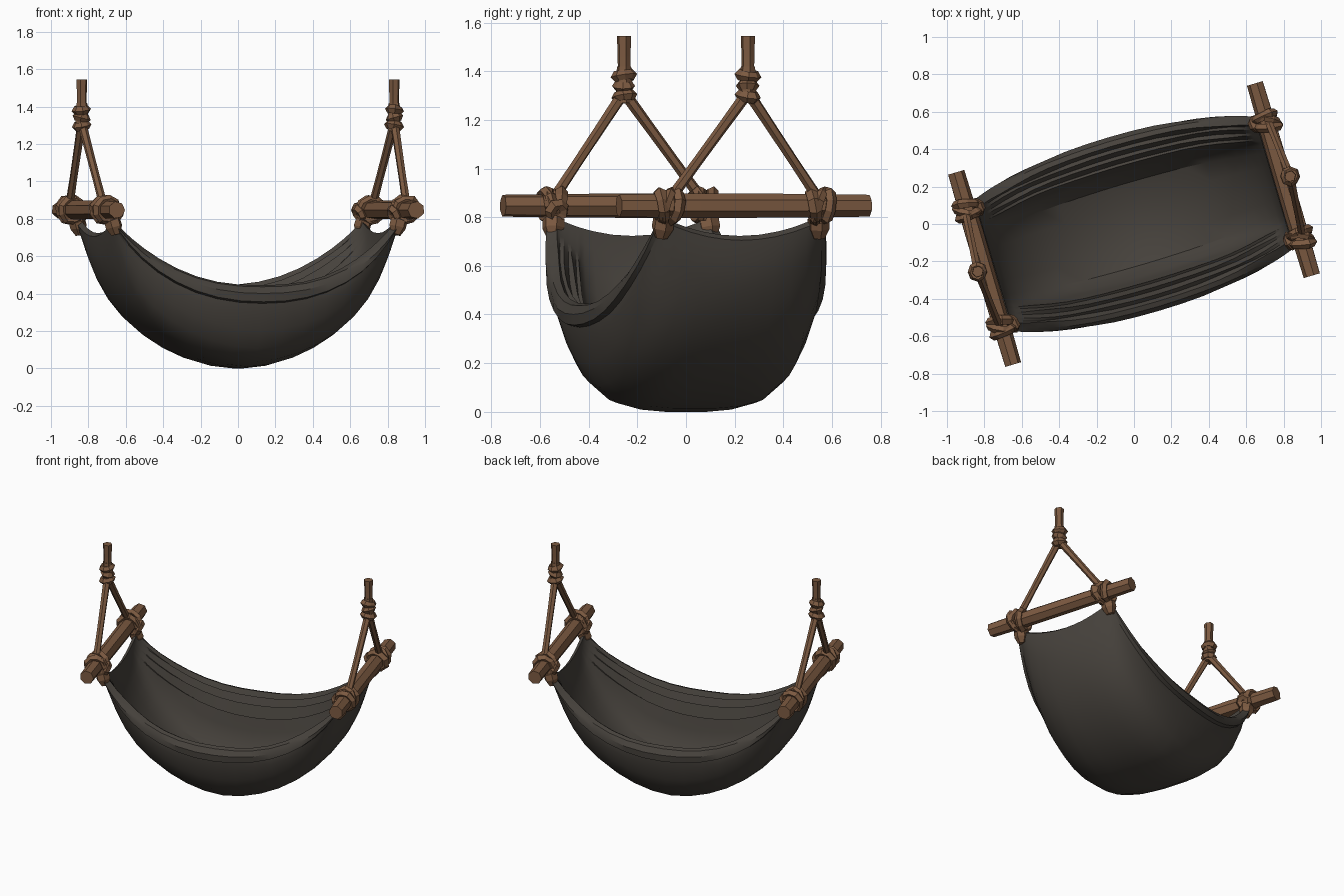
import bpy, bmesh, math, random
from mathutils import Vector, Matrix

if "Cube" in bpy.data.objects:
    bpy.data.objects.remove(bpy.data.objects["Cube"])

random.seed(4)
YAW = math.radians(16.5)      # the whole hammock is turned about z


def material(name, rgb):
    m = bpy.data.materials.new(name)
    m.diffuse_color = (*rgb, 1)
    m.use_nodes = True
    m.node_tree.nodes["Principled BSDF"].inputs["Base Color"].default_value = m.diffuse_color
    return m


WOOD = material("brown_wood_and_rope", (0.2, 0.101, 0.052))
CLOTH = material("charcoal_cloth", (0.064, 0.056, 0.047))


def finish(name, bm, mat, yaw, smooth=None):
    bmesh.ops.recalc_face_normals(bm, faces=bm.faces)
    bm.transform(Matrix.Rotation(yaw, 4, 'Z'))
    me = bpy.data.meshes.new(name)
    bm.to_mesh(me)
    bm.free()
    me.materials.append(mat)
    ob = bpy.data.objects.new(name, me)
    bpy.context.collection.objects.link(ob)
    if smooth:
        bpy.ops.object.select_all(action='DESELECT')
        bpy.context.view_layer.objects.active = ob
        ob.select_set(True)
        bpy.ops.object.shade_smooth_by_angle(angle=math.radians(smooth))


def tube(bm, path, radii, sides=6, closed=False, twist=0.0):
    """Sweep a polygon along a path, with one radius per point."""
    pts = [Vector(p) for p in path]
    n = len(pts)
    rings = []
    for i, p in enumerate(pts):
        a = pts[i - 1] if closed or i else p
        b = pts[(i + 1) % n] if closed or i < n - 1 else p
        d = (b - a).normalized()
        ref = Vector((0.0, 0.0, 1.0)) if abs(d.z) < 0.9 else Vector((1.0, 0.0, 0.0))
        if closed:            # rings use the direction from their centre
            ref = p - sum(pts, Vector()) / n
        e = (ref - d * ref.dot(d)).normalized()
        f = d.cross(e)
        rings.append([bm.verts.new(p + radii[i] * (math.cos(t) * e + math.sin(t) * f))
                      for t in (2 * math.pi * k / sides + twist for k in range(sides))])
    for i in range(n if closed else n - 1):
        r, q = rings[i], rings[(i + 1) % n]
        for k in range(sides):
            j = (k + 1) % sides
            bm.faces.new((r[k], r[j], q[j], q[k]))
    if not closed:
        bm.faces.new(rings[0])
        bm.faces.new(rings[-1])


def coil(bm, centre, axis, radius, thick, count=9):
    """One lumpy loop of rope around an axis."""
    q = Vector(axis).to_track_quat('Z', 'Y')
    path, radii = [], []
    for k in range(count):
        t = 2 * math.pi * k / count
        r = radius * random.uniform(0.93, 1.07)
        path.append(Vector(centre) + q @ Vector((r * math.cos(t), r * math.sin(t), 0)))
        radii.append(thick * random.uniform(0.9, 1.12))
    tube(bm, path, radii, 5, closed=True)


# Cloth: half cross-section as (width fraction, height fraction),
# outside from the bottom centre, over the rolled rim, down the inner folds
OUTER = [(0, 0), (.2, 0), (.42, .02), (.64, .08), (.82, .24), (.92, .46), (.98, .68),
         (.99, .78), (1.045, .80), (1.05, .90), (1.0, .98)]
INNER = [(.94, 1.0), (.90, .91), (.86, .95), (.81, .82), (.77, .86), (.72, .68),
         (.69, .70), (.65, .5), (.6, .3), (.48, .13), (.25, .06), (0, .05)]
half = [(a, h, False) for a, h in OUTER] + [(a, h, True) for a, h in INNER]
section = half + [(-a, h, i) for a, h, i in reversed(half[1:-1])]

bm = bmesh.new()
rings = []
STATIONS = 20
for k in range(STATIONS + 1):
    phi = math.pi * (k / STATIONS - 0.5)
    s = math.sin(phi)
    low = 0.705 * (0.8 * (1 - math.cos(phi)) + 0.2 * abs(s) ** 1.6)    # belly
    rim = 0.445 + 0.34 * abs(s) ** 2.5            # long edges
    width = 0.46 - 0.12 * s * s
    w = abs(s) ** 10                              # flatten into the end hem
    gather = 4 * s * s * (1 - s * s)              # folds strongest near the corners
    ring = []
    for a, h, inside in section:
        hh = h * (1 - w) + min(a * a, 1) * w
        z = low + hh * (rim - low) + (0.018 * w if inside else 0)
        u = 0.805 * s * (0.97 if inside else 1.0)
        v = width * a
        # folds running out of the corners, along the side walls
        fold = gather * 0.011 * math.sin(22 * h + 4 * abs(s)) * min(1, 4 * h)
        v += math.copysign(fold, a) if a else 0
        ring.append(bm.verts.new((u, v, z)))
    rings.append(ring)
n = len(section)
for r, q in zip(rings, rings[1:]):
    for k in range(n):
        j = (k + 1) % n
        bm.faces.new((r[k], r[j], q[j], q[k]))
for r in (rings[0], rings[-1]):                   # close the end hems
    loop_edges = [bm.edges.get((r[k], r[(k + 1) % n])) for k in range(n)]
    bmesh.ops.triangle_fill(bm, edges=loop_edges, use_beauty=True)
finish("cloth_sling", bm, CLOTH, YAW, 32)

# Each end: spreader bar, lashings, bridle ropes and hanging knot
for side, turn in (("right", 0.0), ("left", math.pi)):
    yaw = YAW + turn
    U, Z = 0.835, 0.847
    TU, TV = 0.873, 0.007                         # hanging point

    bm = bmesh.new()
    tube(bm, [(U, -.535, Z), (U, -.2, Z), (U, .25, Z), (U, .537, Z)],
         [.047, .052, .05, .046], 7, twist=0.2)
    finish(side + "_spreader_bar", bm, WOOD, yaw)

    for end, v in (("front", -.325), ("back", .325)):
        bm = bmesh.new()
        for dv, tilt in ((-.026, .18), (.026, -.12)):       # wraps around the bar
            coil(bm, (U, v + dv, Z), (tilt, 1, tilt), .057, .025)
        coil(bm, (U, v, Z), (.45, 1, -.3), .062, .022)
        coil(bm, (U - .06, v, Z - .02), (1, .2, .5), .03, .025, 7)
        # tie holding the cloth corner
        tube(bm, [(U - .02, v, Z - .03), (U - .035, v * 1.02, .79), (U - .045, v * 1.03, .755),
                  (U - .055, v * 1.04, .715)], [.03, .046, .046, .026], 6)
        finish(f"{side}_{end}_bar_lashing", bm, WOOD, yaw)

        bm = bmesh.new()
        top = Vector((TU, TV + v * .03, 1.30))
        base = Vector((U + .01, v * .99, .87))
        tube(bm, [base, base.lerp(top, .35), base.lerp(top, .7), top],
             [.023, .021, .022, .024], 6)
        finish(f"{side}_{end}_bridle_rope", bm, WOOD, yaw)

    bm = bmesh.new()
    tube(bm, [(TU, TV, 1.27), (TU, TV, 1.34), (TU, TV, 1.42)], [.033, .036, .03], 6)
    for z, r, tilt in ((1.298, .03, .2), (1.34, .025, -.25), (1.382, .03, .15)):
        coil(bm, (TU, TV, z), (tilt, .1, 1), r, .023, 8)
    finish(side + "_hanging_knot", bm, WOOD, yaw)

    bm = bmesh.new()
    tube(bm, [(TU, TV, 1.37), (TU, TV, 1.46), (TU, TV, 1.545)], [.026, .027, .03], 6)
    finish(side + "_hanging_rope_end", bm, WOOD, yaw)
